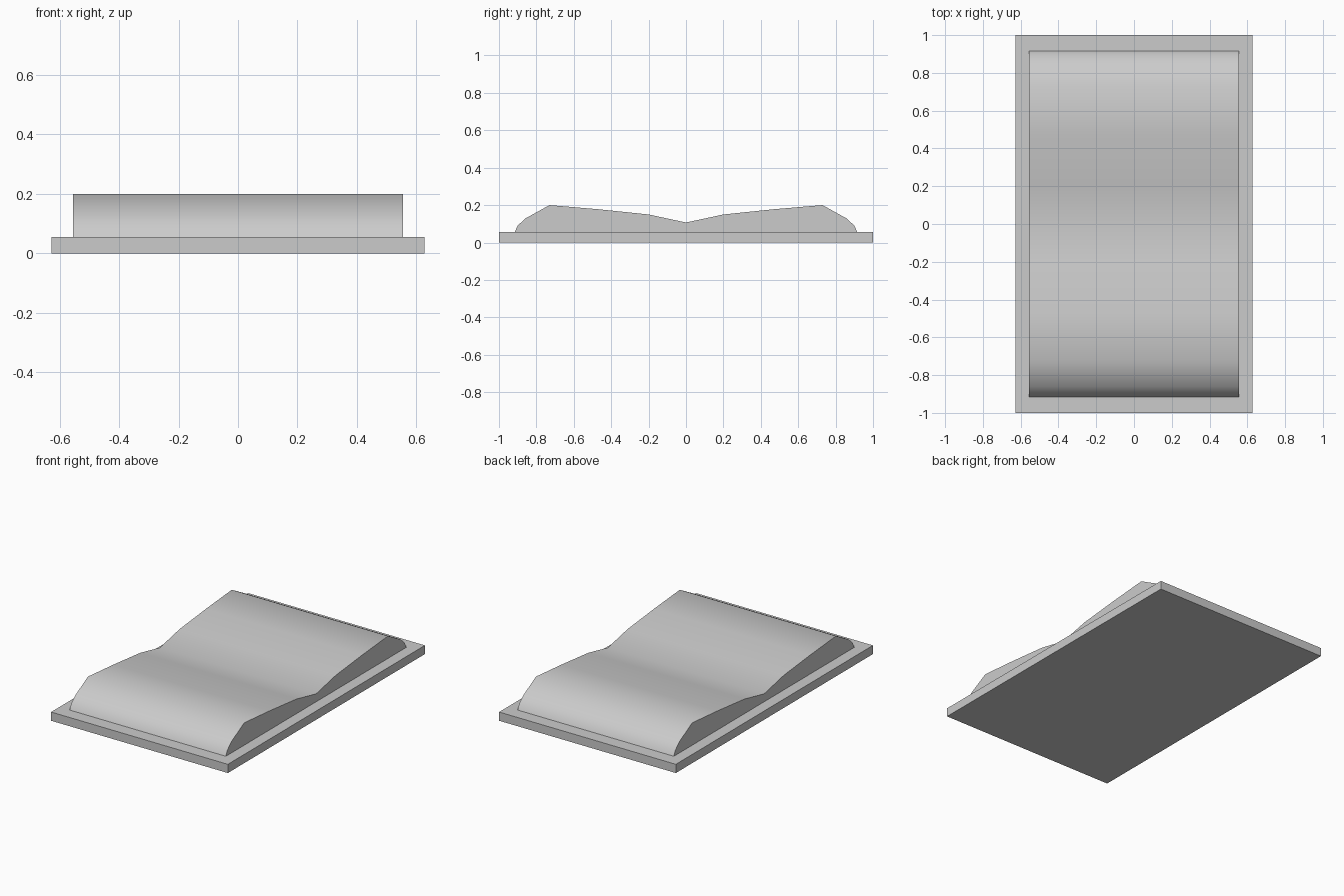
import bpy, bmesh, math

cube = bpy.data.objects.get("Cube")
if cube:
    bpy.data.objects.remove(cube, do_unlink=True)

grey = bpy.data.materials.new("light_grey")
grey.use_nodes = True
colour = (0.6, 0.6, 0.6, 1)
grey.diffuse_color = colour
grey.node_tree.nodes["Principled BSDF"].inputs["Base Color"].default_value = colour


def extrude_profile(name, points, half_width):
    """Solid made by sweeping a closed (y, z) outline along x."""
    bm = bmesh.new()
    face = bm.faces.new([bm.verts.new((-half_width, y, z)) for y, z in points])
    swept = bmesh.ops.extrude_face_region(bm, geom=[face], use_keep_orig=True)
    verts = [g for g in swept["geom"] if isinstance(g, bmesh.types.BMVert)]
    bmesh.ops.translate(bm, verts=verts, vec=(2 * half_width, 0, 0))
    bmesh.ops.recalc_face_normals(bm, faces=bm.faces)
    mesh = bpy.data.meshes.new(name)
    bm.to_mesh(mesh)
    bm.free()
    mesh.materials.append(grey)
    obj = bpy.data.objects.new(name, mesh)
    bpy.context.collection.objects.link(obj)
    return obj


# Flat rectangular base
top = 0.056
extrude_profile("base_plate", [(-1, 0), (1, 0), (1, top), (-1, top)], 0.628)

# Double-humped rocker, mirrored about its central valley
half = [(0.916, top), (0.90, 0.09), (0.86, 0.128), (0.73, 0.2),
        (0.47, 0.178), (0.2, 0.15)]
outline = half + [(0, 0.107)] + [(-y, z) for y, z in reversed(half)]
rocker = extrude_profile("rocker", outline, 0.555)
bpy.ops.object.select_all(action='DESELECT')
rocker.select_set(True)
bpy.context.view_layer.objects.active = rocker
bpy.ops.object.shade_smooth_by_angle(angle=math.radians(45))
